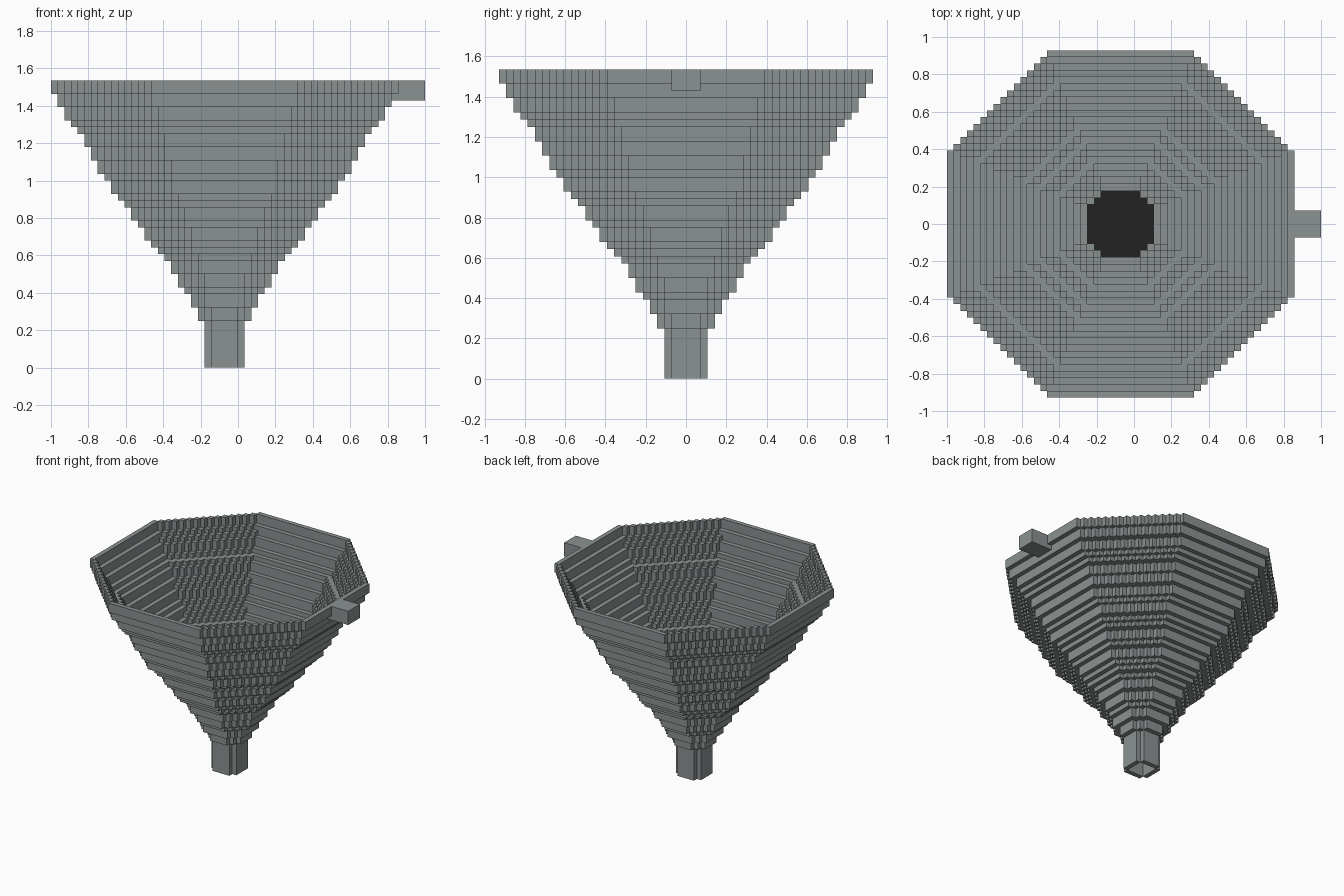
import bpy, bmesh

if "Cube" in bpy.data.objects:
    bpy.data.objects.remove(bpy.data.objects["Cube"])

U = 1 / 28          # size of one block
CX = -2             # funnel axis, in blocks (the tab sticks out to +x)

def material(name, rgb):
    m = bpy.data.materials.new(name)
    m.diffuse_color = (*rgb, 1)
    m.use_nodes = True
    m.node_tree.nodes["Principled BSDF"].inputs["Base Color"].default_value = m.diffuse_color
    return m

grey = material("grey metal", (0.26, 0.285, 0.285))
black = material("black filling", (0.016, 0.016, 0.016))

def octagon(r):
    """Blocks whose centres lie inside an octagon of half width r."""
    return {(x, y) for x in range(-r, r) for y in range(-r, r)
            if abs(x + .5) + abs(y + .5) <= r * 1.4143}

DIRS = [(1, 0, 0), (-1, 0, 0), (0, 1, 0), (0, -1, 0), (0, 0, 1), (0, 0, -1)]

def blocks(name, cells, mat):
    """One mesh made of the exposed sides of a set of blocks."""
    bm = bmesh.new()
    verts = {}
    def vert(p):
        if p not in verts:
            verts[p] = bm.verts.new(((p[0] + CX) * U, p[1] * U, p[2] * U))
        return verts[p]
    for c in cells:
        for d in DIRS:
            if tuple(a + b for a, b in zip(c, d)) in cells:
                continue
            axis = next(i for i in range(3) if d[i])
            u, v = (axis + 1) % 3, (axis + 2) % 3
            corners = []
            for du, dv in ((0, 0), (1, 0), (1, 1), (0, 1)):
                p = list(c)
                p[axis] += d[axis] > 0
                p[u] += du
                p[v] += dv
                corners.append(vert(tuple(p)))
            if d[axis] < 0:
                corners.reverse()
            bm.faces.new(corners)
    me = bpy.data.meshes.new(name)
    bm.to_mesh(me)
    bm.free()
    me.materials.append(mat)
    ob = bpy.data.objects.new(name, me)
    bpy.context.collection.objects.link(ob)
    return ob

# Number of layers at each half width, starting at 3 for the spout
steps = [7, 2, 2, 1, 2, 2, 1, 1, 1, 2, 1, 2, 1, 1, 2, 1, 2, 2, 2, 1, 1, 2, 2, 2]
radii = [3 + i for i, n in enumerate(steps) for _ in range(n)]

# Hollow wall: the outline of each layer plus anything not held up from below
spout, cone = set(), set()
for z, r in enumerate(radii):
    area = octagon(r)
    below = octagon(radii[max(z - 1, 0)])
    for x, y in area:
        ring = any((x + dx, y + dy) not in area
                   for dx, dy in ((1, 0), (-1, 0), (0, 1), (0, -1)))
        if ring or (x, y) not in below:
            (spout if r == 3 else cone).add((x, y, z))
blocks("spout", spout, grey)
blocks("funnel_cone", cone, grey)

# Dark filling seen down the throat
blocks("throat_filling", {(x, y, 11) for x, y in octagon(5)}, black)

# Small hanging tab on the rim
tab = {(x, y, z) for x in range(25, 30) for y in range(-2, 2)
       for z in range(40, 43)} - cone
blocks("rim_tab", tab, grey)
